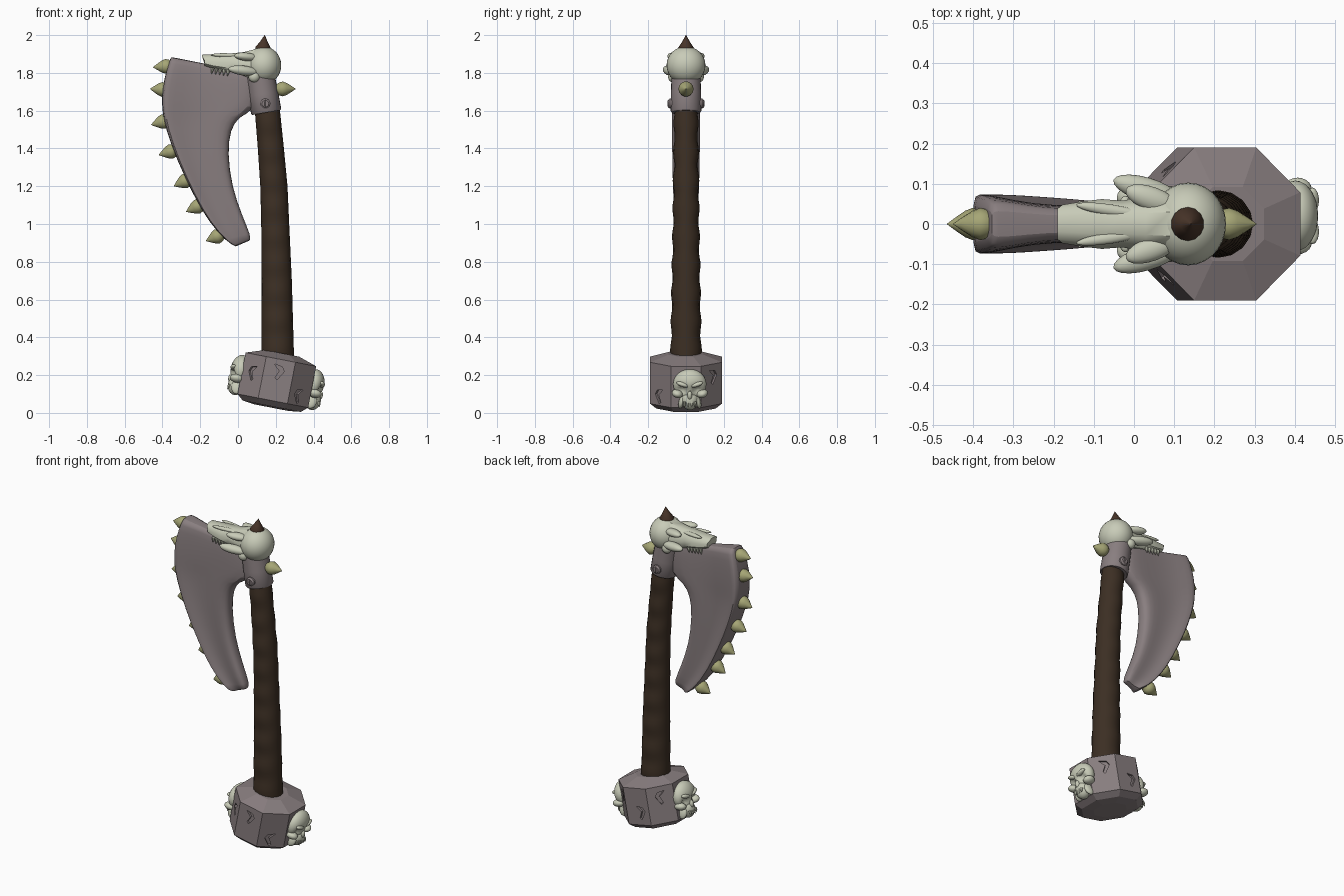
import bpy, bmesh, math
from mathutils import Vector as V, Matrix as M

if "Cube" in bpy.data.objects:
    bpy.data.objects.remove(bpy.data.objects["Cube"])


def mat(name, col):
    m = bpy.data.materials.new(name)
    m.diffuse_color = (*col, 1)
    m.use_nodes = True
    m.node_tree.nodes["Principled BSDF"].inputs["Base Color"].default_value = m.diffuse_color
    return m


STONE = mat("stone", (0.25, 0.21, 0.215))
BONE = mat("bone", (0.58, 0.60, 0.48))
SPIKE = mat("spike", (0.38, 0.38, 0.18))
WOOD = mat("wood", (0.045, 0.028, 0.017))
HORN = mat("horn", (0.065, 0.035, 0.022))


def finish(bm, name, m=None, angle=35):
    bmesh.ops.recalc_face_normals(bm, faces=bm.faces)
    me = bpy.data.meshes.new(name)
    bm.to_mesh(me)
    bm.free()
    ob = bpy.data.objects.new(name, me)
    bpy.context.collection.objects.link(ob)
    if m:
        me.materials.append(m)
    bpy.ops.object.select_all(action='DESELECT')
    ob.select_set(True)
    bpy.context.view_layer.objects.active = ob
    if angle:
        bpy.ops.object.shade_smooth_by_angle(angle=math.radians(angle))
    return ob


def loft(bm, rings, strip_caps=False):
    vs = [[bm.verts.new(p) for p in r] for r in rings]
    n = len(vs[0])
    for a, b in zip(vs, vs[1:]):
        for i in range(n):
            j = (i + 1) % n
            bm.faces.new((a[i], a[j], b[j], b[i]))
    for r in (vs[0], vs[-1]):
        if strip_caps:
            for i in range(n // 2 - 1):
                bm.faces.new((r[i], r[i + 1], r[n - 2 - i], r[n - 1 - i]))
        else:
            bm.faces.new(r)


def lathe(bm, base, tip_dir, prof, n=16, turn=0.0):
    q = V(tip_dir).normalized().to_track_quat('Z', 'Y')
    loft(bm, [[V(base) + q @ V((r * math.cos(turn + k * math.tau / n),
                                r * math.sin(turn + k * math.tau / n), h))
               for k in range(n)] for r, h in prof])


def blob(bm, loc, scale, rot=(0, 0, 0), seg=20):
    R = M.Rotation(rot[2], 4, 'Z') @ M.Rotation(rot[1], 4, 'Y') @ M.Rotation(rot[0], 4, 'X')
    mx = M.Translation(loc) @ R @ M.Diagonal((*scale, 1))
    return bmesh.ops.create_uvsphere(bm, u_segments=seg, v_segments=seg // 2 + 2,
                                     radius=1, matrix=mx)['verts']


def lerp_path(path, z):
    for a, b in zip(path, path[1:]):
        if z <= b[0]:
            t = (z - a[0]) / (b[0] - a[0])
            return [p + (q - p) * t for p, q in zip(a, b)]
    return path[-1]


# Handle: slightly bent shaft with hand-carved waviness (z, x, radius)
path = [(0.28, 0.21, 0.087), (0.7, 0.205, 0.080), (1.0, 0.197, 0.074),
        (1.2, 0.19, 0.072), (1.4, 0.174, 0.069), (1.65, 0.151, 0.066)]
bm = bmesh.new()
rings = []
for i in range(56):
    z, x, r = lerp_path(path, 0.28 + 1.37 * i / 55)
    rings.append([(x + r * math.cos(a), (r * 0.93 + 0.004 * math.sin(z * 42)) * math.sin(a), z)
                  for a in (k * math.tau / 16 for k in range(16))])
loft(bm, rings)
finish(bm, "handle", WOOD, 50)

# Collar with side rivets and a rear spike
bm = bmesh.new()
up = V((-0.17, 0, 1))
lathe(bm, (0.150, 0, 1.59), up, [(0.076, 0), (0.081, 0.008), (0.080, 0.1), (0.076, 0.22)], 24)
finish(bm, "collar", STONE)
bm = bmesh.new()
for s in (-1, 1):
    lathe(bm, (0.145, s * 0.07, 1.637), (0, s, 0), [(0.027, 0), (0.027, 0.016), (0.018, 0.024)], 14)
    blob(bm, (0.145, s * 0.094, 1.637), (0.004, 0.004, 0.022), seg=8)
finish(bm, "rivets", STONE)

# Blade: cross-sections from the outer edge to the inner edge, thick rim and hollow cheeks
stations = [(-0.355, 1.885, 0.10, 1.795, 0.60), (-0.363, 1.865, 0.10, 1.785, 0.80),
            (-0.392, 1.77, 0.10, 1.72, 0.95), (-0.405, 1.67, 0.10, 1.605, 1),
            (-0.400, 1.59, 0.005, 1.57, 1), (-0.385, 1.51, -0.04, 1.50, 1),
            (-0.325, 1.34, -0.055, 1.38, 1), (-0.235, 1.15, -0.033, 1.2, 0.92),
            (-0.155, 1.01, 0.02, 1.05, 0.84), (-0.06, 0.905, 0.07, 0.935, 0.72),
            (-0.01, 0.88, 0.062, 0.912, 0.5)]
section = [(0, 0.066), (0.03, 0.076), (0.12, 0.070), (0.3, 0.050), (0.55, 0.044),
           (0.8, 0.050), (0.94, 0.042), (1, 0.020)]
bm = bmesh.new()
rings = []
for xo, zo, xi, zi, s in stations:
    half = [(xo + (xi - xo) * t, h * s, zo + (zi - zo) * t) for t, h in section]
    rings.append(half + [(x, -y, z) for x, y, z in reversed(half)])
loft(bm, rings, True)
blade = finish(bm, "blade", STONE, 45)
blade.modifiers.new("smooth", 'SUBSURF').levels = 1
blade.modifiers["smooth"].render_levels = 1

# Spikes along the blade edge plus the one behind the collar (base x, z, tip x, z)
bm = bmesh.new()
for bx, bz, tx, tz in [(-0.37, 1.835, -0.45, 1.83), (-0.39, 1.712, -0.465, 1.715),
                       (-0.385, 1.545, -0.46, 1.525), (-0.345, 1.387, -0.42, 1.365),
                       (-0.27, 1.232, -0.34, 1.2), (-0.205, 1.097, -0.275, 1.065),
                       (-0.10, 0.938, -0.17, 0.91), (0.225, 1.715, 0.305, 1.715)]:
    d = V((tx - bx, 0, tz - bz))
    L = d.length
    lathe(bm, (bx, 0, bz), d, [(0.022, -0.025), (0.036, -0.005), (0.040, 0.012),
                               (0.033, 0.4 * L), (0.015, 0.75 * L), (0.0008, L)], 14)
finish(bm, "edge_spikes", SPIKE, 50)

# Beast skull on top: braincase, long muzzle, cheek arches, brows, teeth
bm = bmesh.new()
blob(bm, (0.135, 0, 1.84), (0.094, 0.103, 0.1), seg=28)
rings = []
for x, w, zb, zt in [(0.09, 0.075, 1.765, 1.925), (0.03, 0.068, 1.785, 1.91),
                     (-0.03, 0.058, 1.803, 1.904), (-0.08, 0.062, 1.812, 1.90),
                     (-0.13, 0.056, 1.822, 1.898), (-0.178, 0.048, 1.838, 1.896)]:
    h = zt - zb
    half = [(0.7, 0), (1, 0.2), (1, 0.5), (0.8, 0.82), (0.4, 1)]
    pts = [(x - 0.012 * (v > 0.7) * (x < -0.15), w * u, zb + h * v) for u, v in half]
    rings.append(pts + [(p, -q, r) for p, q, r in reversed(pts)])
loft(bm, rings)
for s in (-1, 1):
    blob(bm, (0.03, s * 0.086, 1.812), (0.085, 0.030, 0.026), (0, 0.12, -s * 0.28))
    blob(bm, (0.045, s * 0.062, 1.885), (0.070, 0.030, 0.022), (0, 0.1, -s * 0.35))
    blob(bm, (-0.06, s * 0.035, 1.893), (0.085, 0.014, 0.011), (0, 0.03, -s * 0.15))
    blob(bm, (0.085, s * 0.07, 1.78), (0.03, 0.025, 0.03))
    for k in range(5):
        lathe(bm, (-0.135 + 0.021 * k, s * 0.048, 1.828 - 0.003 * k), (-0.15, 0, -1),
              [(0.010, 0), (0.008, 0.015), (0.001, 0.034)], 6)
finish(bm, "beast_skull", BONE, 40)

# Nostrils and crown horn
bm = bmesh.new()
lathe(bm, (0.133, 0, 1.925), (0.12, 0, 1),
      [(0.040, -0.01), (0.042, 0.008), (0.022, 0.038), (0.001, 0.0755)], 14)
finish(bm, "crown_horn", HORN, 40)

# Pommel: tilted octagonal stone block with chamfered ends
tilt = M.Translation((0.205, 0, 0.17)) @ M.Rotation(math.radians(11), 4, 'Y')
bm = bmesh.new()
lathe(bm, (0, 0, 0), (0, 0, 1), [(0.10, -0.145), (0.17, -0.137), (0.206, -0.108),
                                 (0.206, 0.115), (0.10, 0.148)], 8, math.pi / 8)
pommel = finish(bm, "pommel", STONE, 0)
pommel.matrix_world = tilt

# Chipped cracks cut into the pommel faces (face angle, sideways, height, flip)
crack = [(-0.028, 0.035), (0.015, 0.028), (0.030, 0.005), (0.0, -0.045),
         (-0.012, -0.035), (0.006, 0.004), (-0.004, 0.012)]
bm = bmesh.new()
for deg, u0, v0, f in [(-90, 0.0, 0.05, 1), (-45, -0.01, -0.055, -1), (90, 0.02, -0.03, 1),
                       (135, 0.0, 0.05, -1), (45, 0.01, 0.05, 1), (-135, 0, 0.02, -1)]:
    R = M.Rotation(math.radians(deg), 4, 'Z')
    loft(bm, [[R @ V((d, u0 + f * u, v0 + v)) for u, v in crack] for d in (0.178, 0.23)])
cutter = finish(bm, "crack_cutter", None, 0)
cutter.matrix_world = tilt
cutter.hide_render = True
bpy.context.view_layer.objects.active = pommel
b = pommel.modifiers.new("cracks", 'BOOLEAN')
b.operation, b.object, b.solver = 'DIFFERENCE', cutter, 'EXACT'
bpy.ops.object.modifier_apply(modifier="cracks")
bpy.data.objects.remove(cutter)

# Two small skulls set into opposite sides of the pommel, sockets pressed in
for name, turn, off in (("right_skull", 0, 0.02), ("left_skull", math.pi, 0.0)):
    bm = bmesh.new()
    for v in blob(bm, (0, 0, 0.03), (0.055, 0.088, 0.08), seg=32):
        if v.co.x > 0:
            d2 = (abs(v.co.y) - 0.038) ** 2 + (v.co.z - 0.005) ** 2
            v.co.x -= 0.030 * math.exp(-d2 / 0.0005)
    blob(bm, (0.010, 0, -0.055), (0.043, 0.046, 0.052))
    blob(bm, (0.044, 0, -0.022), (0.014, 0.013, 0.024), seg=12)
    for s in (-1, 1):
        blob(bm, (0.014, s * 0.066, -0.018), (0.036, 0.030, 0.022), (s * 0.3, 0, 0))
        blob(bm, (0.040, s * 0.036, 0.036), (0.018, 0.036, 0.013), (s * 0.3, 0, 0), 14)
        blob(bm, (0.0, s * 0.042, -0.062), (0.034, 0.016, 0.04), (s * 0.3, 0, 0), 14)
        for k in (0, 1):
            lathe(bm, (0.045, s * (0.01 + 0.018 * k), -0.055), (0.2, 0, -1),
                  [(0.008, 0), (0.007, 0.015), (0.001, 0.03)], 6)
    sk = finish(bm, name, BONE, 50)
    sk.matrix_world = tilt @ M.Rotation(turn, 4, 'Z') @ M.Translation((0.197, off, -0.01))
